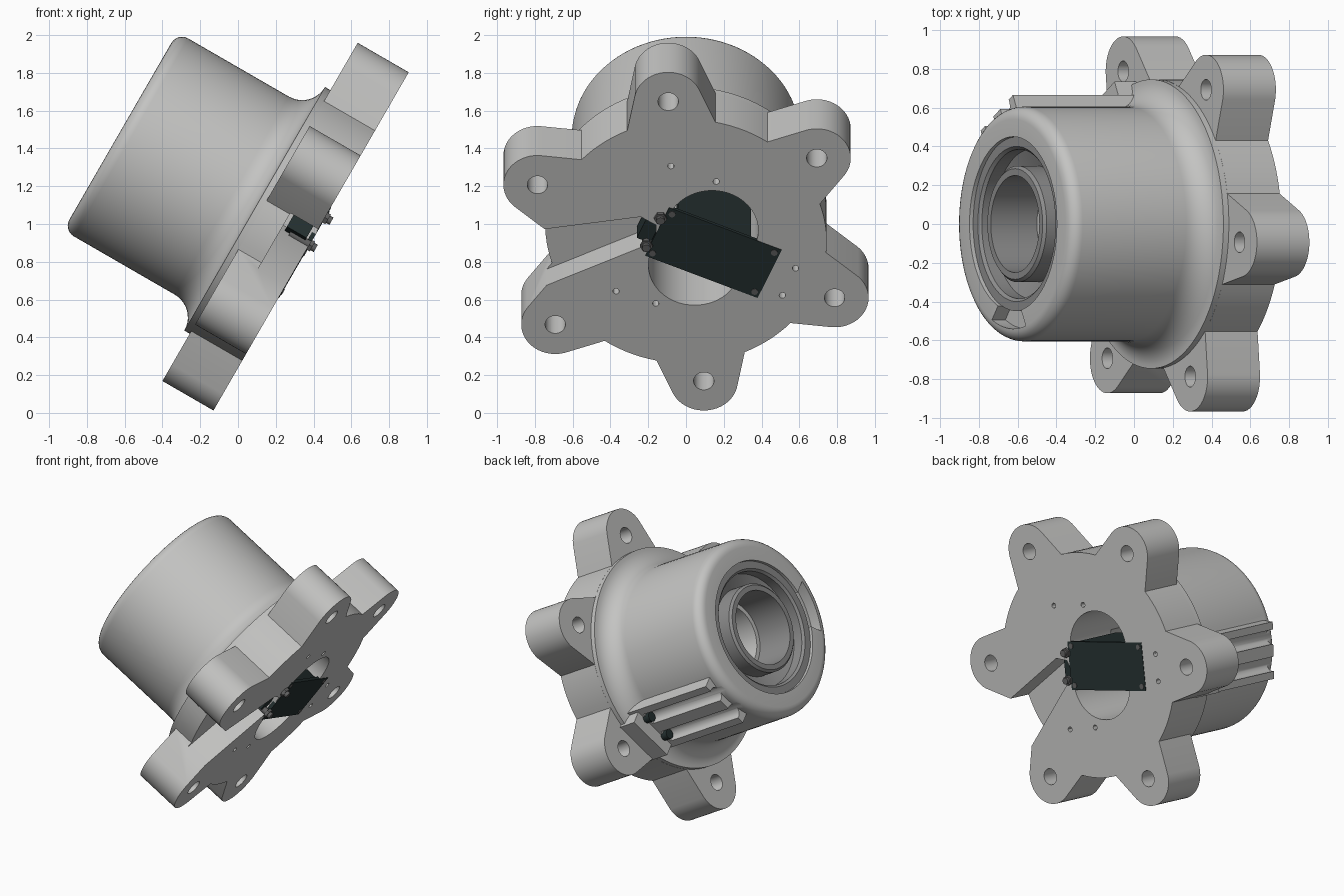
import bpy, bmesh
from math import sin, cos, pi, radians, sqrt, atan2
from mathutils import Matrix, Vector

if "Cube" in bpy.data.objects:
    bpy.data.objects.remove(bpy.data.objects["Cube"])

# Tilted frame: local z is the wheel axis, z = 0 is the flange face
T = radians(30)
FRAME = Matrix(((0, sin(T), cos(T), 0.387), (1, 0, 0, 0),
                (0, cos(T), -sin(T), 0.908), (0, 0, 0, 1)))


def material(name, rgb):
    m = bpy.data.materials.new(name)
    m.use_nodes = True
    m.diffuse_color = (*rgb, 1)
    m.node_tree.nodes["Principled BSDF"].inputs["Base Color"].default_value = (*rgb, 1)
    return m


CAST = material("cast grey", (0.55, 0.55, 0.54))
STEEL = material("bearing steel", (0.27, 0.27, 0.27))
BOARD = material("board black", (0.018, 0.03, 0.03))
SCREW = material("screw grey", (0.12, 0.12, 0.12))


def finish(name, bm, mat):
    bmesh.ops.recalc_face_normals(bm, faces=bm.faces)
    me = bpy.data.meshes.new(name)
    bm.to_mesh(me)
    bm.free()
    ob = bpy.data.objects.new(name, me)
    bpy.context.collection.objects.link(ob)
    me.materials.append(mat)
    ob.matrix_world = FRAME
    return ob


def prism(name, pts, z0, z1, mat=CAST):
    bm = bmesh.new()
    f = bm.faces.new([bm.verts.new((x, y, z0)) for x, y in pts])
    top = bmesh.ops.extrude_face_region(bm, geom=[f])["geom"]
    bmesh.ops.translate(bm, vec=(0, 0, z1 - z0),
                        verts=[v for v in top if isinstance(v, bmesh.types.BMVert)])
    return finish(name, bm, mat)


def lathe(name, profile, mat=CAST, n=96):
    """Closed ring when no radius is zero, otherwise a solid of revolution."""
    bm = bmesh.new()
    vs = [bm.verts.new((r, 0, z)) for r, z in profile]
    es = [bm.edges.new((vs[i], vs[(i + 1) % len(vs)])) for i in range(len(vs))]
    bmesh.ops.spin(bm, geom=vs + es, cent=(0, 0, 0), axis=(0, 0, 1),
                   angle=2 * pi, steps=n, use_merge=True)
    bmesh.ops.remove_doubles(bm, verts=bm.verts, dist=1e-5)
    loose = [e for e in bm.edges if not e.link_faces]
    bmesh.ops.delete(bm, geom=loose, context="EDGES")
    return finish(name, bm, mat)


def circle(cx, cy, r, n=24, a0=0.0, a1=2 * pi):
    full = abs(a1 - a0 - 2 * pi) < 1e-6
    k = n if full else n - 1
    return [(cx + r * cos(a0 + (a1 - a0) * i / k), cy + r * sin(a0 + (a1 - a0) * i / k))
            for i in range(n)]


def turn(pts, deg):
    c, s = cos(radians(deg)), sin(radians(deg))
    return [(x * c - y * s, x * s + y * c) for x, y in pts]


def rect(x0, x1, y0, y1):
    return [(x0, y0), (x1, y0), (x1, y1), (x0, y1)]


def combine(ob, tool, op):
    m = ob.modifiers.new("bool", "BOOLEAN")
    m.operation, m.solver, m.object = op, "EXACT", tool
    bpy.context.view_layer.objects.active = ob
    bpy.ops.object.modifier_apply(modifier=m.name)
    bpy.data.objects.remove(tool)


def smooth(ob):
    bpy.ops.object.select_all(action="DESELECT")
    ob.select_set(True)
    bpy.context.view_layer.objects.active = ob
    bpy.ops.object.shade_smooth_by_angle(angle=radians(30))


LOBE = 36.3      # clocking of the six lobes
TILT = -23.5     # clocking of the board and the bore
HOLE_R, END = 0.859, -1.166

# Flange outline: six tapered lobes joined by disc arcs
outline = []
half = atan2(0.235, 0.707)
for k in range(6):
    lobe = [(0.707, -0.235)] + circle(HOLE_R, 0, 0.18, 19, -radians(70), radians(70))
    lobe += circle(0, 0, 0.745, 8, half, pi / 3 - half)[:-1]
    outline += turn(lobe, LOBE + 60 * k)
hub = prism("hub_and_flange", outline, -0.312, 0)

# Hub barrel with rounded rim and fillet into the flange
fillet = [(0.745 - 0.14 * sin(a), -0.345 - 0.14 * (1 - cos(a)))
          for a in [pi / 2 * i / 10 for i in range(11)]]
rim = [(0.54 + 0.065 * cos(a), END + 0.065 - 0.065 * sin(a))
       for a in [pi / 2 * i / 6 for i in range(7)]]
barrel = lathe("barrel", [(0, -0.2), (0.742, -0.2)] + fillet + rim + [(0, END)])
combine(hub, barrel, "UNION")

# Cable boss along the side of the barrel
combine(hub, prism("boss", turn(rect(0.3, 0.655, -0.19, 0.19), -29), -1.08, -0.25), "UNION")
combine(hub, prism("boss_end", turn(rect(0.3, 0.745, -0.17, 0.17), -29), -0.44, -0.22), "UNION")
for deg in (-21, -37):
    groove = turn(circle(0.65, 0, 0.05), deg)
    combine(hub, prism("groove", groove, -1.25, -0.46), "DIFFERENCE")

# Bearing pocket, through bore and long bore opening
combine(hub, prism("pocket", circle(0, 0, 0.45, 96), -1.3, -0.88), "DIFFERENCE")
combine(hub, prism("through", circle(0, 0, 0.22, 64), -1.3, -0.4), "DIFFERENCE")
bore = circle(0.1, 0.115, 0.245, 24, 0, pi) + circle(0.1, -0.115, 0.245, 24, pi, 2 * pi)
combine(hub, prism("opening", turn(bore, TILT), -0.6, 0.1), "DIFFERENCE")

# Crescent recess in the rim
crescent = circle(0, 0, 0.54, 16, -0.33, 0.33) + circle(0, 0, 0.44, 16, 0.26, -0.26)
combine(hub, prism("crescent", turn(crescent, 185), -1.3, END + 0.08), "DIFFERENCE")

# Wedge-shaped wire channel in the flange face
wedge = [(-0.85, -0.32), (-0.16, 0.0), (-0.16, 0.1), (-0.24, 0.15), (-0.85, 0.06)]
combine(hub, prism("channel", wedge, -0.17, 0.1), "DIFFERENCE")

# Bolt holes and pin holes
for k in range(6):
    pts = turn(circle(HOLE_R, 0, 0.054), LOBE + 60 * k)
    combine(hub, prism("bolt_hole", pts, -0.5, 0.1), "DIFFERENCE")
for x, y in ((-0.08, 0.46), (0.16, 0.365), (0.58, -0.165),
             (0.51, -0.33), (-0.16, -0.38), (-0.37, -0.305)):
    combine(hub, prism("pin_hole", circle(x, y, 0.017, 12), -0.1, 0.1), "DIFFERENCE")
smooth(hub)

# Bearing: outer race, seal, inner race and liner tube
smooth(lathe("outer_race", [(0.449, -1.145), (0.40, -1.145), (0.385, -1.13),
                            (0.385, -0.9), (0.449, -0.9)], STEEL))
smooth(lathe("seal", [(0.39, -1.06), (0.29, -1.02), (0.29, -0.96), (0.39, -0.96)], STEEL))
smooth(lathe("inner_race", [(0.30, -1.14), (0.285, -1.155), (0.25, -1.155),
                            (0.25, -0.88), (0.30, -0.88)], STEEL))

# Circuit board across the bore, with an upright board behind its edge
prism("circuit_board", turn(rect(-0.165, 0.485, -0.165, 0.155), TILT), -0.02, 0.003, BOARD)
prism("upright_board", turn(rect(-0.11, 0.31, 0.13, 0.15), TILT), -0.42, -0.01, BOARD)
for x in (-0.135, 0.455):
    for y in (-0.135, 0.125):
        prism("board_screw", turn(circle(x, y, 0.018, 12), TILT), -0.01, 0.007, SCREW)

# Terminal block with two bolts at the end of the channel
prism("terminal_block", turn(rect(-0.24, -0.16, -0.1, 0.1), TILT), -0.15, -0.03, BOARD)
for x, y in ((-0.135, 0.146), (-0.21, -0.02)):
    smooth(prism("terminal_bolt", circle(x, y, 0.022, 16), -0.12, 0.04, SCREW))
    prism("terminal_nut", circle(x, y, 0.034, 6), 0.0, 0.02, SCREW)

# Cable ends entering the boss
for deg in (-21, -37):
    smooth(prism("cable_end", turn(circle(0.65, 0, 0.032, 16), deg), -0.49, -0.44, BOARD))
